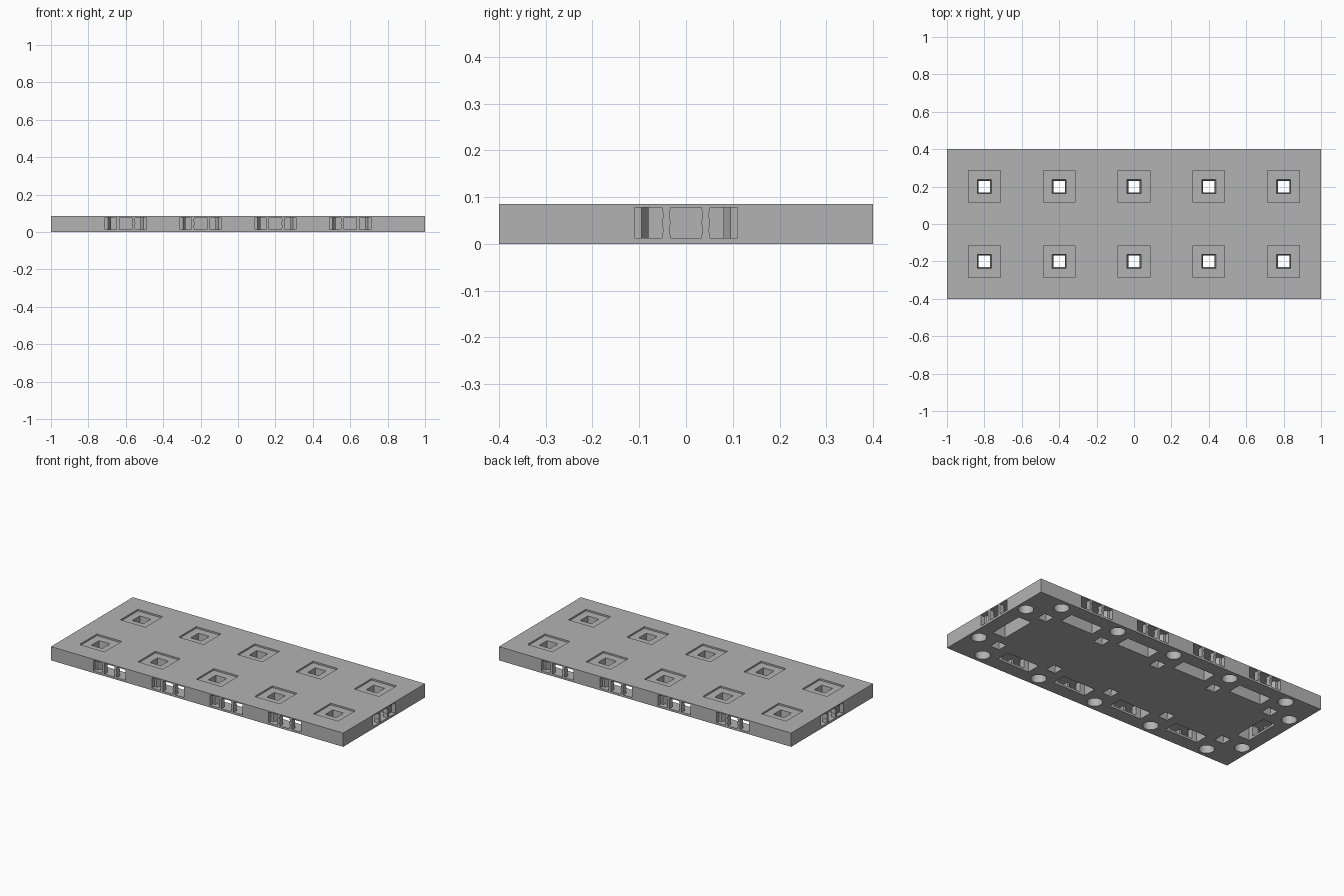
import bpy, bmesh, math
from mathutils import Matrix, Vector

cube = bpy.data.objects.get("Cube")
if cube:
    bpy.data.objects.remove(cube)

HALF_X, HALF_Y, HEIGHT = 1.0, 0.4, 0.085
PORT_LOW, PORT_TOP = 0.013, 0.078

grey = bpy.data.materials.new("stone_grey")
grey.use_nodes = True
colour = (0.45, 0.45, 0.45, 1)
grey.diffuse_color = colour
grey.node_tree.nodes["Principled BSDF"].inputs["Base Color"].default_value = colour


def make_object(name, bm):
    bmesh.ops.recalc_face_normals(bm, faces=bm.faces)
    mesh = bpy.data.meshes.new(name)
    bm.to_mesh(mesh)
    bm.free()
    mesh.materials.append(grey)
    obj = bpy.data.objects.new(name, mesh)
    bpy.context.collection.objects.link(obj)
    return obj


def add_box(bm, low, high, place=Matrix()):
    low, high = Vector(low), Vector(high)
    size = Matrix.Diagonal((*(high - low), 1))
    bmesh.ops.create_cube(bm, size=1, matrix=place @ Matrix.Translation((low + high) / 2) @ size)


def add_prism(bm, outline, direction, place):
    face = bm.faces.new([bm.verts.new(place @ Vector(p)) for p in outline])
    ext = bmesh.ops.extrude_face_region(bm, geom=[face])
    verts = [v for v in ext["geom"] if isinstance(v, bmesh.types.BMVert)]
    bmesh.ops.translate(bm, verts=verts, vec=place.to_3x3() @ Vector(direction))


def cut(target, name, bm):
    cutter = make_object(name, bm)
    cutter.hide_render = True
    mod = target.modifiers.new(name, 'BOOLEAN')
    mod.operation, mod.solver, mod.object = 'DIFFERENCE', 'EXACT', cutter
    bpy.context.view_layer.objects.active = target
    bpy.ops.object.modifier_apply(modifier=name)
    bpy.data.objects.remove(cutter)


# Port frames: local x runs along the edge, local y points into the plate
ports = []
for x in (-0.6, -0.2, 0.2, 0.6):
    ports.append(Matrix.Translation((x, -HALF_Y, 0)))
    ports.append(Matrix.Translation((x, HALF_Y, 0)) @ Matrix.Rotation(math.pi, 4, 'Z'))
for side in (-1, 1):
    ports.append(Matrix.Translation((side * HALF_X, 0, 0)) @ Matrix.Rotation(side * math.pi / 2, 4, 'Z'))

grid = [(x * 0.4, y * 0.2) for x in range(-2, 3) for y in (-1, 1)]

# Base plate
bm = bmesh.new()
add_box(bm, (-HALF_X, -HALF_Y, 0), (HALF_X, HALF_Y, HEIGHT))
plate = make_object("base_plate", bm)

# Clip ports in the sides, stepped and narrowing inwards
bm = bmesh.new()
half = [(0.11, -0.02), (0.11, 0.025), (0.095, 0.025), (0.08, 0.05), (0.08, 0.12)]
outline = half + [(-x, y) for x, y in reversed(half)]
for place in ports:
    add_prism(bm, [(x, y, PORT_LOW) for x, y in outline], (0, 0, PORT_TOP - PORT_LOW), place)
cut(plate, "port_cutter", bm)

# Long slots opening underneath, behind each port
bm = bmesh.new()
for place in ports:
    add_box(bm, (-0.11, 0.085, -0.02), (0.11, 0.172, PORT_TOP + 0.0005), place)
cut(plate, "slot_cutter", bm)

# Shallow square recesses on top
bm = bmesh.new()
for x, y in grid:
    add_box(bm, (x - 0.085, y - 0.085, HEIGHT - 0.01), (x + 0.085, y + 0.085, HEIGHT + 0.02))
cut(plate, "recess_cutter", bm)

# Tapered square holes right through
bm = bmesh.new()
for x, y in grid:
    place = Matrix.Translation((x, y, HEIGHT / 2)) @ Matrix.Rotation(math.pi / 4, 4, 'Z')
    bmesh.ops.create_cone(bm, cap_ends=True, segments=4, radius1=0.042, radius2=0.055,
                          depth=HEIGHT + 0.02, matrix=place)
cut(plate, "hole_cutter", bm)

# Round sockets underneath, around the rim
bm = bmesh.new()
sockets = [(x, y * 1.68) for x, y in grid] + [(x, y) for x in (-0.94, 0.94) for y in (-0.2, 0.2)]
for x, y in sockets:
    bmesh.ops.create_cone(bm, cap_ends=True, segments=40, radius1=0.043, radius2=0.043,
                          depth=0.12, matrix=Matrix.Translation((x, y, 0)))
cut(plate, "socket_cutter", bm)

# Waisted posts dividing each port in three
bm = bmesh.new()
profile = [(0.009, PORT_LOW), (0.007, 0.03), (0.009, 0.045), (0.007, 0.061), (0.009, PORT_TOP)]
outline = profile + [(-x, z) for x, z in reversed(profile)]
for place in ports:
    for centre in (-0.042, 0.042):
        add_prism(bm, [(centre + x, 0, z) for x, z in outline], (0, 0.03, 0), place)
make_object("port_posts", bm)

bpy.ops.object.select_all(action='DESELECT')
plate.select_set(True)
bpy.context.view_layer.objects.active = plate
bpy.ops.object.shade_smooth_by_angle(angle=math.radians(15))
